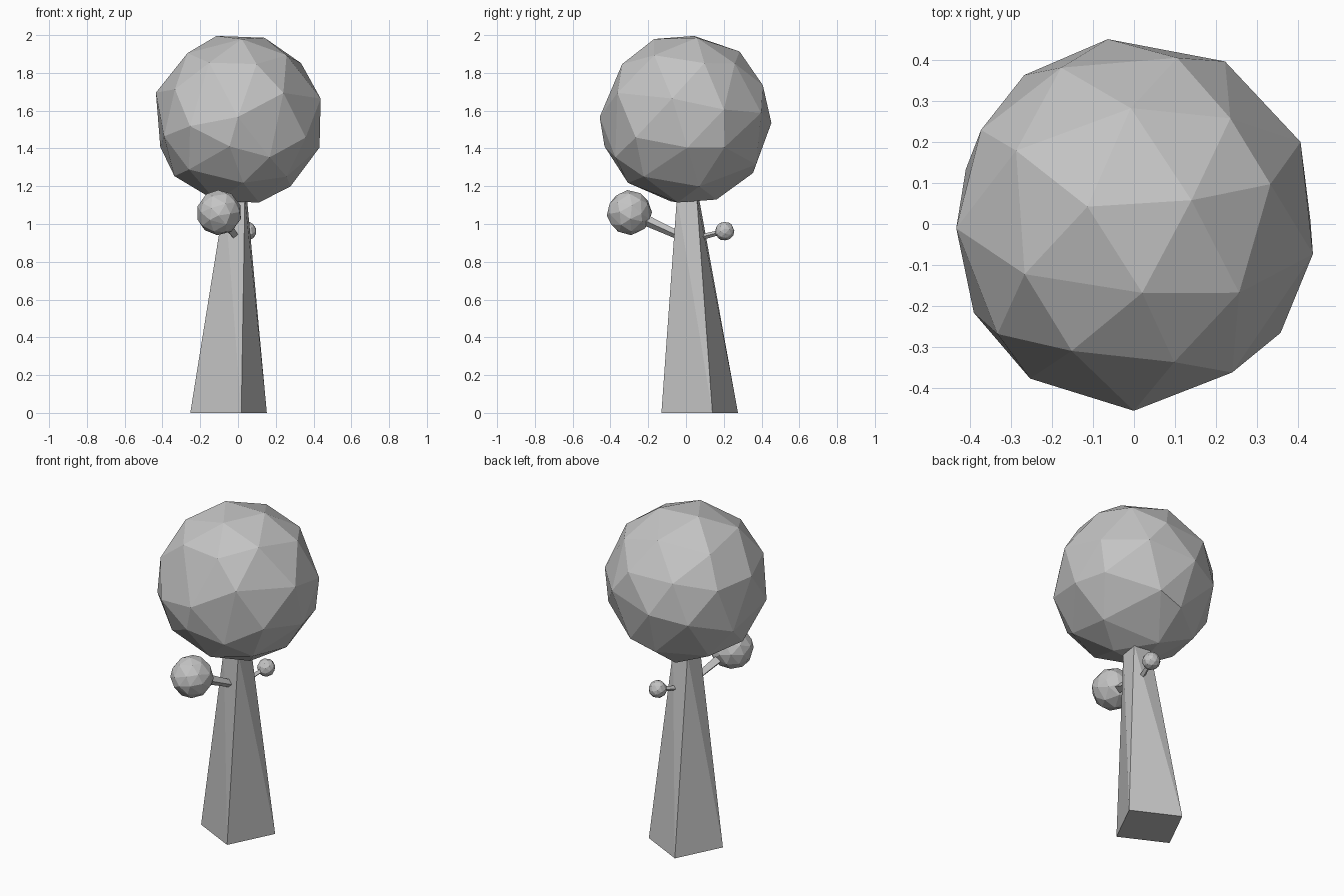
import bpy, bmesh, math, random
from mathutils import Vector, Matrix

cube = bpy.data.objects.get("Cube")
if cube:
    bpy.data.objects.remove(cube, do_unlink=True)

grey = bpy.data.materials.new("plain_grey")
grey.use_nodes = True
tone = (0.55, 0.55, 0.55, 1)
grey.diffuse_color = tone
grey.node_tree.nodes["Principled BSDF"].inputs["Base Color"].default_value = tone


def finish(name, bm):
    bmesh.ops.recalc_face_normals(bm, faces=bm.faces)
    mesh = bpy.data.meshes.new(name)
    bm.to_mesh(mesh)
    bm.free()
    mesh.materials.append(grey)
    obj = bpy.data.objects.new(name, mesh)
    bpy.context.collection.objects.link(obj)
    return obj


def crown(name, centre, radius, pole, twist, jitter, seed):
    """Faceted ball: an icosphere with its points nudged along the surface."""
    rng = random.Random(seed)
    bm = bmesh.new()
    bmesh.ops.create_icosphere(bm, subdivisions=2, radius=1)
    turn = Vector(pole).to_track_quat('Z', 'Y').to_matrix() @ Matrix.Rotation(twist, 3, 'Z')
    points = []
    for v in bm.verts:
        nudge = Vector([rng.uniform(-jitter, jitter) for _ in range(3)])
        points.append(Vector(centre) + turn @ (v.co + nudge).normalized() * radius)
    bm.free()
    hull = bmesh.new()
    for p in points:
        hull.verts.new(p)
    bmesh.ops.convex_hull(hull, input=hull.verts)
    return finish(name, hull)


def square(cx, cy, z, side, angle):
    u = Vector((math.cos(angle), math.sin(angle), 0)) * side / 2
    v = Vector((-u.y, u.x, 0))
    c = Vector((cx, cy, z))
    return [c - u - v, c + u - v, c + u + v, c - u + v]


def branch(name, start, end, r_start, r_end):
    """Four-sided tapered stick between two points."""
    a, b = Vector(start), Vector(end)
    bm = bmesh.new()
    place = Matrix.Translation((a + b) / 2) @ (b - a).to_track_quat('Z', 'Y').to_matrix().to_4x4()
    bmesh.ops.create_cone(bm, cap_ends=True, segments=4, radius1=r_start,
                          radius2=r_end, depth=(b - a).length, matrix=place)
    return finish(name, bm)


# Trunk: a tapered square column that twists towards the top
bm = bmesh.new()
low = [bm.verts.new(p) for p in square(-0.05, 0.0725, 0, 0.302, math.radians(63.4))]
high = [bm.verts.new(p) for p in square(-0.011, 0.01, 1.14, 0.106, math.radians(84))]
for i in range(4):
    j = (i + 1) % 4
    bm.faces.new((low[i], low[j], high[i]))
    bm.faces.new((low[j], high[j], high[i]))
bm.faces.new(low[::-1])
bm.faces.new(high)
finish("trunk", bm)

# Branches
front_tip = (-0.1, -0.3, 1.06)
back_tip = (0.047, 0.205, 0.962)
branch("front_branch", (-0.015, -0.03, 0.935), front_tip, 0.021, 0.033)
branch("back_branch", (0.0, 0.04, 0.92), back_tip, 0.017, 0.012)

# Foliage balls
crown("main_crown", (0, 0, 1.555), 0.457, (-0.2, 0.12, 0.97), math.radians(-20), 0.1, 3)
crown("front_foliage", front_tip, 0.12, (0.3, -0.5, 0.8), 0.4, 0.08, 5)
crown("back_foliage", back_tip, 0.051, (0.2, 0.4, 0.9), 0.9, 0.08, 8)
